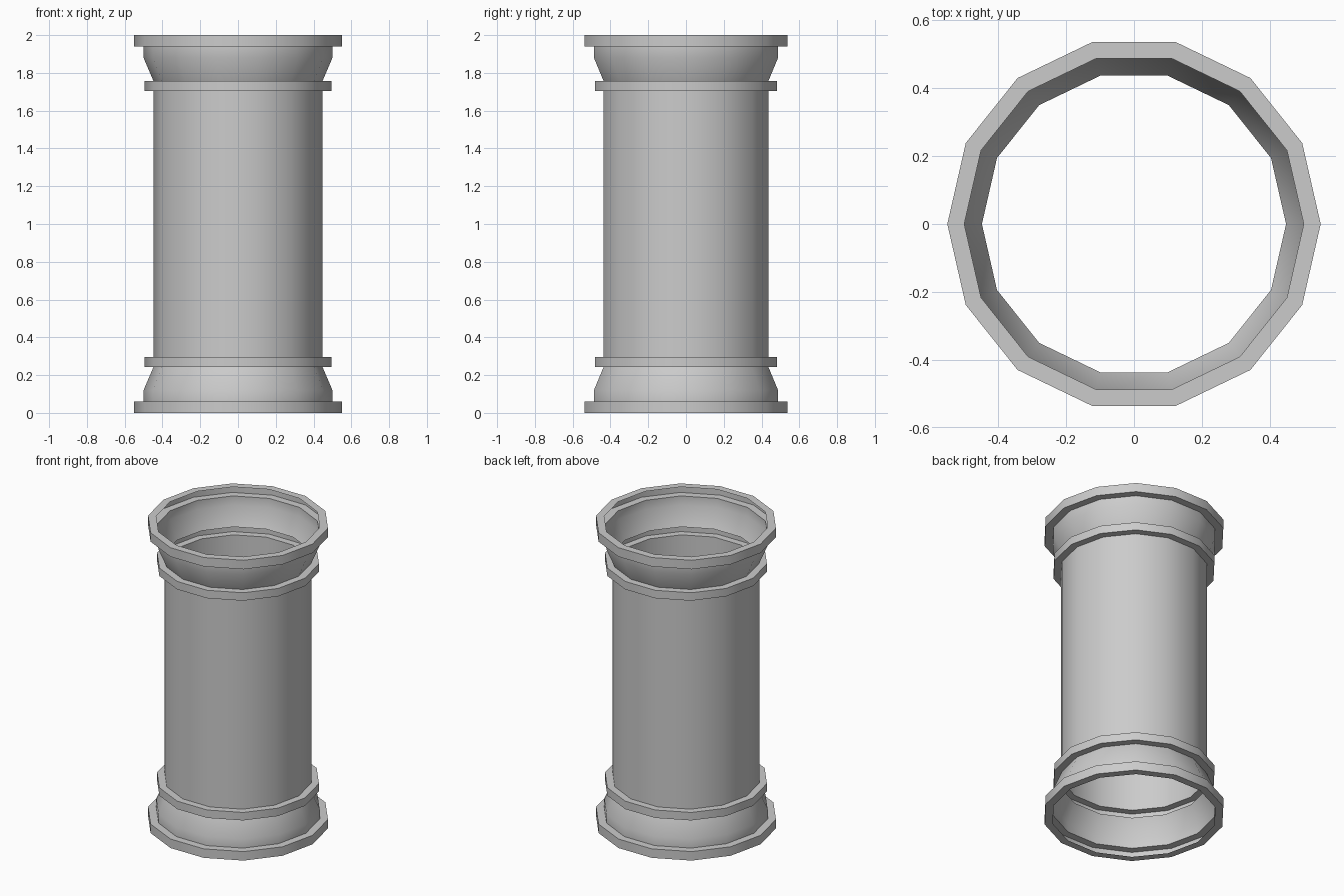
import bpy, bmesh
from math import cos, sin, pi, radians

if "Cube" in bpy.data.objects:
    bpy.data.objects.remove(bpy.data.objects["Cube"])

SIDES = 14

# Lower half of the sheet profile (radius, z): flange, bell, collar, shaft start
half = [(0.50, 0.0), (0.55, 0.0), (0.55, 0.06), (0.50, 0.06), (0.50, 0.12),
        (0.448, 0.242), (0.495, 0.242), (0.495, 0.295), (0.448, 0.295)]
# Mirror it about mid height for the upper end
profile = half + [(r, 2.0 - z) for r, z in reversed(half)]


def lathe(name, pts):
    bm = bmesh.new()
    rings = [[bm.verts.new((r * cos(2 * pi * i / SIDES), r * sin(2 * pi * i / SIDES), z))
              for i in range(SIDES)] for r, z in pts]
    for a, b in zip(rings, rings[1:]):
        for i in range(SIDES):
            j = (i + 1) % SIDES
            bm.faces.new((a[i], a[j], b[j], b[i]))
    mesh = bpy.data.meshes.new(name)
    bm.to_mesh(mesh)
    bm.free()
    obj = bpy.data.objects.new(name, mesh)
    bpy.context.collection.objects.link(obj)
    return obj


# Open-ended hollow pipe with flanged ends and collars
pipe = lathe("flanged_pipe", profile)
bpy.context.view_layer.objects.active = pipe
pipe.select_set(True)
bpy.ops.object.shade_smooth_by_angle(angle=radians(30))
